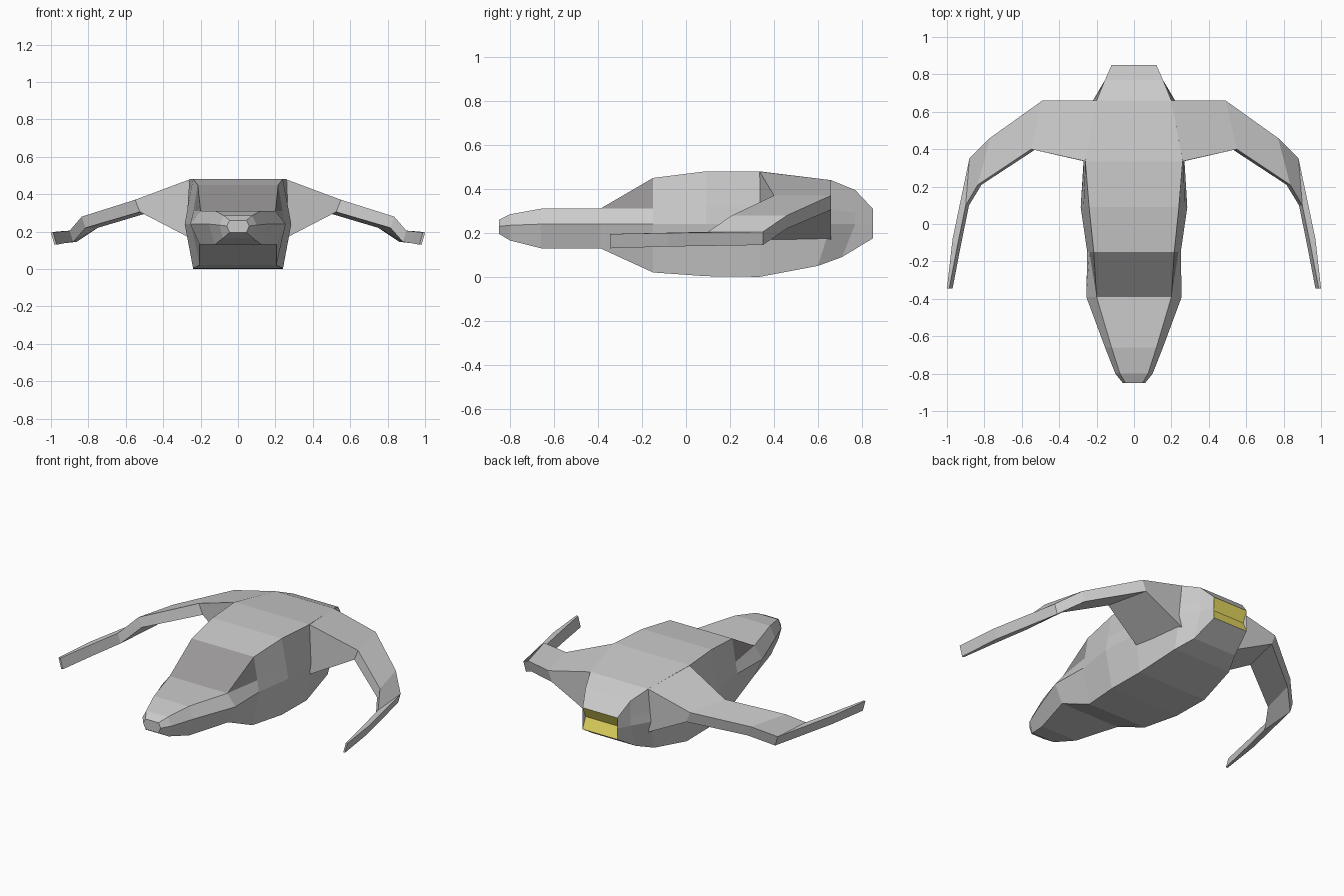
import bpy, bmesh
from mathutils import Vector

if "Cube" in bpy.data.objects:
    bpy.data.objects.remove(bpy.data.objects["Cube"])


def material(name, color):
    m = bpy.data.materials.new(name)
    m.diffuse_color = (*color, 1)
    m.use_nodes = True
    m.node_tree.nodes["Principled BSDF"].inputs["Base Color"].default_value = m.diffuse_color
    return m


def make_object(name, bm, mats=()):
    bmesh.ops.remove_doubles(bm, verts=bm.verts, dist=0.0005)
    bmesh.ops.recalc_face_normals(bm, faces=bm.faces)
    me = bpy.data.meshes.new(name)
    bm.to_mesh(me)
    bm.free()
    for m in mats:
        me.materials.append(m)
    ob = bpy.data.objects.new(name, me)
    bpy.context.collection.objects.link(ob)
    return ob


def loft(bm, rings, cap_start=True, cap_end=True, mat=lambda i, k: 0):
    rows = [[bm.verts.new(p) for p in r] for r in rings]
    n = len(rows[0])
    for i, (a, b) in enumerate(zip(rows, rows[1:])):
        for k in range(n):
            j = (k + 1) % n
            f = bm.faces.new((a[k], a[j], b[j], b[k]))
            f.material_index = mat(i, k)
    if cap_start:
        bm.faces.new(rows[0])
    if cap_end:
        bm.faces.new(rows[-1])


glass = material("dark_glass", (0.32, 0.31, 0.31))
yellow = material("engine_yellow", (0.8, 0.7, 0.12))

# Hull stations: top, middle and bottom corner, and the shoulder position
stations = [
    ((.045, -.85, .26), (.06, -.85, .23), (.045, -.85, .195), 0),
    ((.075, -.80, .285), (.10, -.80, .235), (.08, -.80, .165), 0),
    ((.12, -.66, .31), (.155, -.66, .24), (.125, -.66, .13), 0),
    ((.20, -.39, .31), (.255, -.39, .24), (.205, -.39, .13), 0),
    ((.215, -.15, .45), (.25, -.15, .24), (.205, -.15, .02), .667),
    ((.24, .09, .48), (.285, .09, .24), (.24, .09, .003), .667),
    ((.26, .335, .48), (.27, .335, .24), (.24, .335, 0), .667),
    ((.20, .66, .44), (.22, .66, .24), (.20, .60, .05), .667),
    ((.155, .77, .395), (.155, .77, .24), (.15, .71, .09), .667),
    ((.12, .85, .31), (.12, .85, .243), (.12, .85, .175), .667),
]
rings = []
for top, mid, low, t in stations:
    half = [Vector(top), Vector(top).lerp(Vector(mid), t), Vector(mid), Vector(low)]
    rings.append(half + [Vector((-p.x, p.y, p.z)) for p in reversed(half)])
bm = bmesh.new()
# Windscreen and side windows sit between the nose and the body
loft(bm, rings, cap_end=False, mat=lambda i, k: int(i == 3 and k in (0, 6, 7)))
make_object("hull", bm, (material("hull_grey", (.8, .8, .8)), glass))

# Engine exhaust: a shallow V notch closing the tail
bm = bmesh.new()
rows = [[bm.verts.new((s * .12, y, z)) for s in (-1, 1)]
        for y, z in ((.85, .31), (.82, .243), (.85, .175))]
for a, b in zip(rows, rows[1:]):
    bm.faces.new((a[0], b[0], b[1], a[1]))
for f in bm.faces:
    f.normal_update()
make_object("engine_exhaust", bm, (yellow,))
bm = bmesh.new()
for s in (-1, 1):
    bm.faces.new([bm.verts.new((s * .12, y, z))
                  for y, z in ((.85, .31), (.82, .243), (.85, .175))])
make_object("exhaust_sides", bm)

# Curved wings: inner top, outer top, outer bottom, inner bottom
wing = [
    [(.258, .335, .479), (.20, .66, .44), (.20, .66, .17), (.265, .335, .17)],
]
for xi, yi, xo, yo, zt, zb, lean in (
        (.55, .40, .49, .66, .37, .305, .025),
        (.835, .21, .77, .46, .28, .22, .02),
        (.90, .10, .88, .35, .205, .145, .018),
        (.945, -.12, .97, -.08, .20, .138, .018),
        (.988, -.345, 1.0, -.345, .195, .13, .018)):
    wing.append([(xi, yi, zt), (xo, yo, zt), (xo - lean, yo, zb), (xi - lean, yi, zb)])
for name, s in (("right_wing", 1), ("left_wing", -1)):
    bm = bmesh.new()
    loft(bm, [[(s * x, y, z) for x, y, z in r] for r in wing])
    make_object(name, bm)
